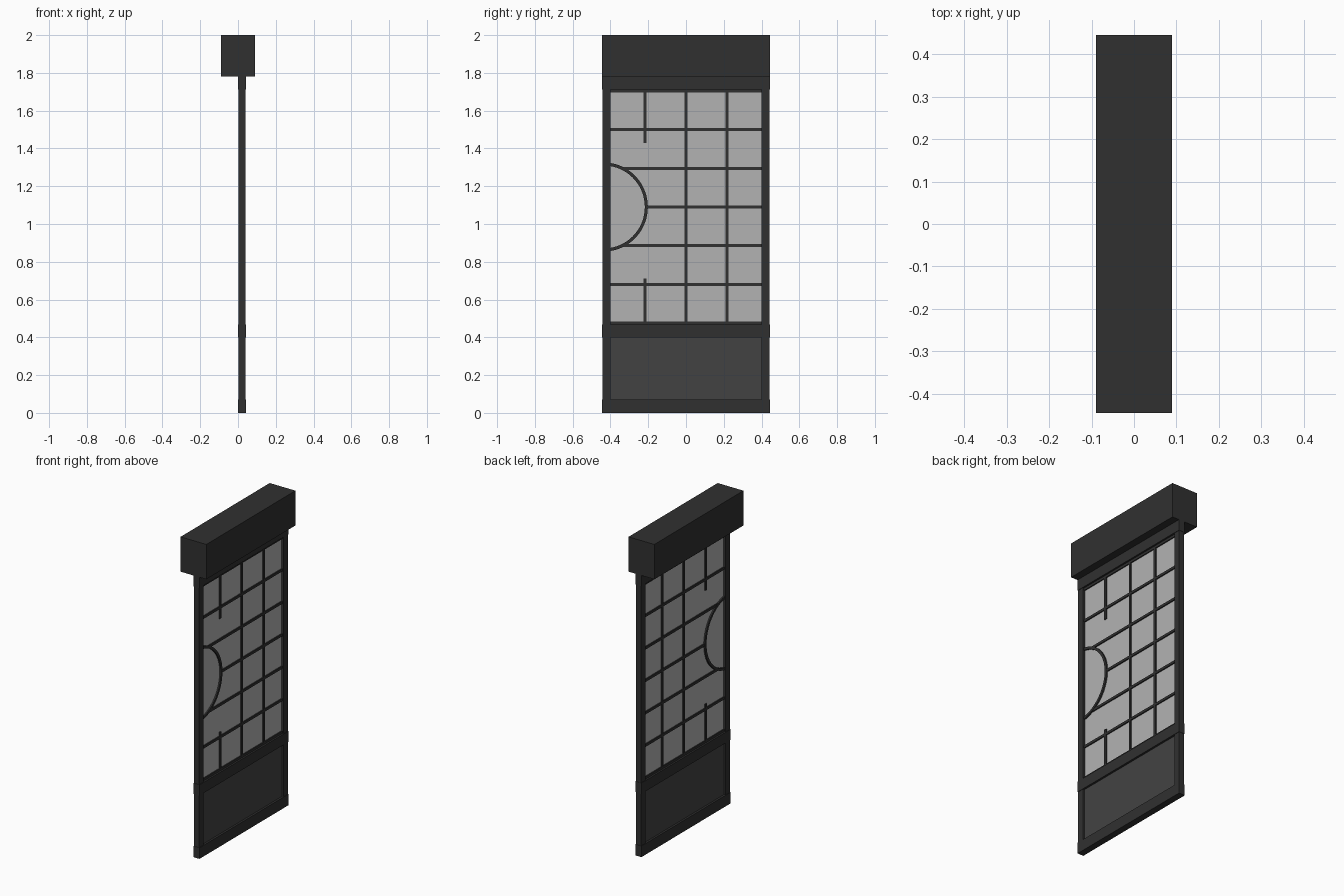
import bpy, bmesh, math

if "Cube" in bpy.data.objects:
    bpy.data.objects.remove(bpy.data.objects["Cube"])


def material(name, v, a=1.0):
    m = bpy.data.materials.new(name)
    m.diffuse_color = (v, v, v, a)
    m.use_nodes = True
    m.node_tree.nodes["Principled BSDF"].inputs["Base Color"].default_value = m.diffuse_color
    return m


DARK = material("dark_wood", 0.03)
PANEL = material("panel_wood", 0.055)
PAPER = material("paper", 0.45, 0.9)
CX = 0.021                       # mid-plane of the door leaf
RING_Y, RING_Z, RING_R = -0.438, 1.09, 0.228
BAR_W, BAR_D = 0.016, 0.02


def finish(name, bm, mat):
    bmesh.ops.recalc_face_normals(bm, faces=bm.faces)
    me = bpy.data.meshes.new(name)
    bm.to_mesh(me)
    bm.free()
    me.materials.append(mat)
    ob = bpy.data.objects.new(name, me)
    bpy.context.collection.objects.link(ob)
    return ob


def box(name, x, y, z, mat=DARK):
    bm = bmesh.new()
    bmesh.ops.create_cube(bm, size=1)
    for v in bm.verts:
        v.co = [lo + (c + 0.5) * (hi - lo) for c, (lo, hi) in zip(v.co, (x, y, z))]
    return finish(name, bm, mat)


def depth(d):
    return (CX - d / 2, CX + d / 2)


# header box
box("header_box", (-0.09, 0.09), (-0.445, 0.445), (1.78, 2.0))

# stiles and rails
for side, s in (("left", -1), ("right", 1)):
    box(side + "_stile", depth(0.036), sorted((s * 0.40, s * 0.443)), (0, 1.78))
for name, z in (("bottom", (0, 0.07)), ("middle", (0.40, 0.468)), ("top", (1.712, 1.78))):
    box(name + "_rail", depth(0.042), (-0.445, 0.445), z)

# infill panels
box("lower_panel", depth(0.016), (-0.40, 0.40), (0.07, 0.40), PANEL)
box("paper_screen", depth(0.006), (-0.40, 0.40), (0.468, 1.712), PAPER)

# horizontal lattice bars, stopping at the round handle ring
for i in range(7):
    z = 0.475 + i * 0.205
    dz = abs(z - RING_Z)
    y0 = RING_Y + math.sqrt(RING_R ** 2 - dz ** 2) if dz < RING_R else -0.40
    box(f"lattice_bar_{i + 1}", depth(BAR_D), (y0, 0.40), (z - BAR_W / 2, z + BAR_W / 2))

# vertical lattice bars, the first one interrupted around the ring
for name, y, z in (("lower_short_post", -0.218, (0.468, 0.712)),
                   ("upper_short_post", -0.218, (1.43, 1.712)),
                   ("centre_post", 0.0, (0.468, 1.712)),
                   ("right_post", 0.217, (0.468, 1.712))):
    box(name, depth(BAR_D), (y - BAR_W / 2, y + BAR_W / 2), z)

# curved ring, square section swept along an arc that ends in the stile
bm = bmesh.new()
SEG, END = 32, math.acos((-0.402 - RING_Y) / RING_R)
rows = []
for i in range(SEG + 1):
    a = -END + 2 * END * i / SEG
    rows.append([bm.verts.new((CX + sx * 0.012, RING_Y + r * math.cos(a), RING_Z + r * math.sin(a)))
                 for sx, r in ((-1, RING_R - 0.008), (1, RING_R - 0.008),
                               (1, RING_R + 0.008), (-1, RING_R + 0.008))])
for p, q in zip(rows, rows[1:]):
    for k in range(4):
        bm.faces.new((p[k], p[(k + 1) % 4], q[(k + 1) % 4], q[k]))
bm.faces.new(rows[0])
bm.faces.new(rows[-1])
finish("round_ring", bm, DARK)
